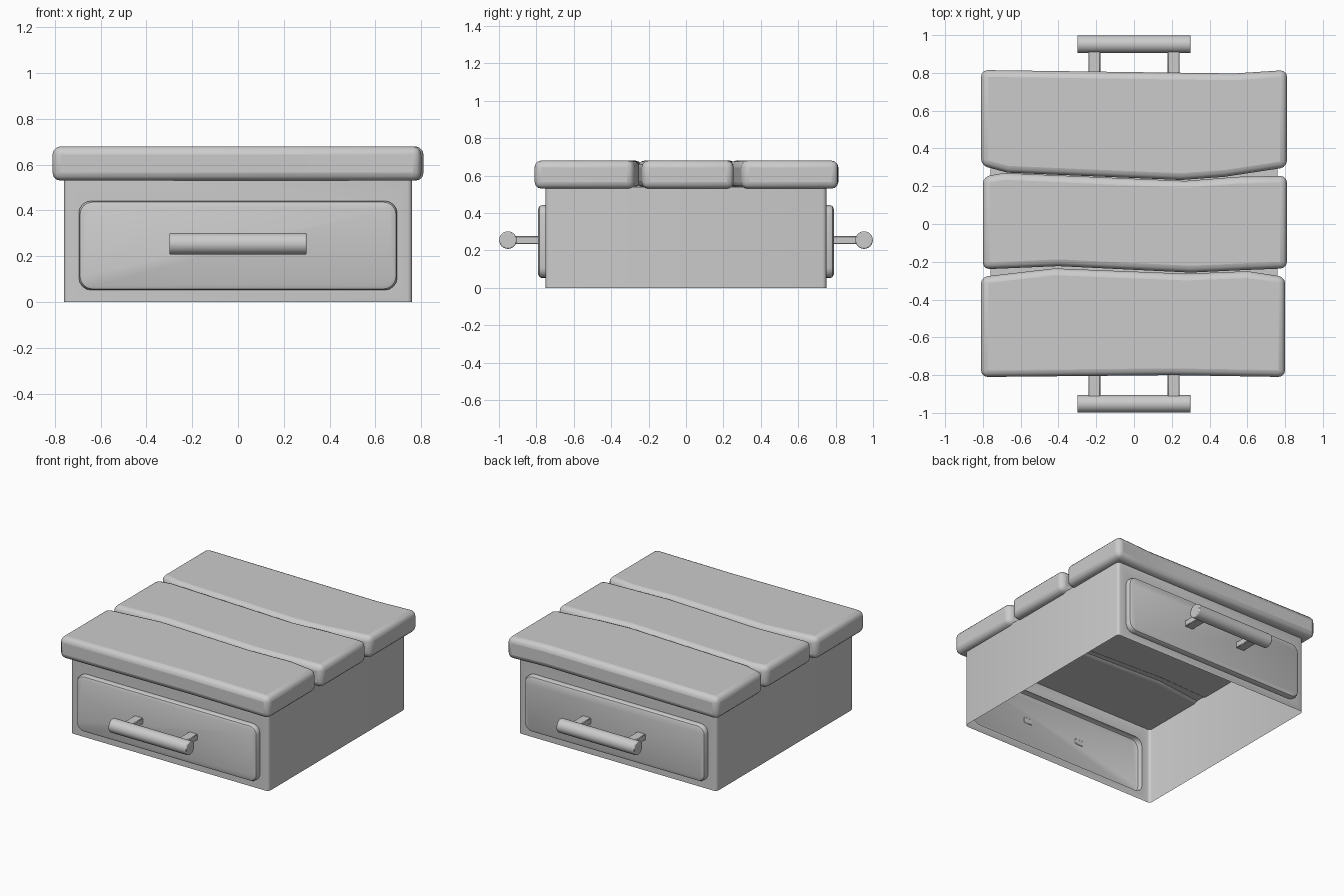
import bpy, bmesh, math
from mathutils import Vector

if "Cube" in bpy.data.objects:
    bpy.data.objects.remove(bpy.data.objects["Cube"])


def make_object(name, bm, bevel=0.0, segments=3):
    bmesh.ops.recalc_face_normals(bm, faces=bm.faces)
    mesh = bpy.data.meshes.new(name)
    bm.to_mesh(mesh)
    bm.free()
    ob = bpy.data.objects.new(name, mesh)
    bpy.context.collection.objects.link(ob)
    if bevel:
        mod = ob.modifiers.new("bevel", 'BEVEL')
        mod.width, mod.segments = bevel, segments
        mod.limit_method, mod.angle_limit = 'ANGLE', math.radians(40)
    bpy.ops.object.select_all(action='DESELECT')
    ob.select_set(True)
    bpy.context.view_layer.objects.active = ob
    bpy.ops.object.shade_smooth_by_angle(angle=math.radians(35))
    return ob


def rounded_rect(hx, hy, r, n=4):
    """Counter-clockwise outline, starting at the right end of the bottom right corner."""
    pts = []
    for k, (sx, sy) in enumerate([(1, -1), (1, 1), (-1, 1), (-1, -1)]):
        for i in range(n + 1):
            a = math.radians(-90 + 90 * k + 90 * i / n)
            pts.append((sx * (hx - r) + r * math.cos(a), sy * (hy - r) + r * math.sin(a)))
    return pts


def loop_edges(bm, verts):
    pairs = zip(verts, verts[1:] + verts[:1])
    return [bm.edges.get(p) or bm.edges.new(p) for p in pairs]


def skin(bm, a, b, skip=()):
    n = len(a)
    for i in range(n):
        if i not in skip:
            bm.faces.new((a[i], a[(i + 1) % n], b[(i + 1) % n], b[i]))


# Hollow body, open underneath, with a raised drawer panel front and back
bm = bmesh.new()
SEG = 3
outline = rounded_rect(0.76, 0.75, 0.02, SEG)
low = [bm.verts.new((x, y, 0)) for x, y in outline]
top = [bm.verts.new((x, y, 0.54)) for x, y in outline]
back, front = 2 * SEG + 1, 4 * SEG + 3
skin(bm, low, top, skip=(back, front))
bm.faces.new(top)
for side, i in ((1, back), (-1, front)):
    j = (i + 1) % len(low)
    rings = []
    for depth, inset in ((0.75, 0), (0.772, 0), (0.784, 0.006), (0.79, 0.02)):
        pts = rounded_rect(0.695 - inset, 0.195 - inset, 0.055 - inset / 2)
        rings.append([bm.verts.new((x, side * depth, 0.247 + z)) for x, z in pts])
    wall = loop_edges(bm, [low[i], low[j], top[j], top[i]]) + loop_edges(bm, rings[0])
    bmesh.ops.triangle_fill(bm, use_beauty=True, edges=wall, normal=Vector((0, side, 0)))
    for a, b in zip(rings, rings[1:]):
        skin(bm, a, b)
    bm.faces.new(rings[-1])
make_object("body", bm)

# Three uneven top planks: near edge, then far edge, left to right
planks = {
    "front_plank": ([(-.81, -.81), (.2, -.80), (.8, -.81)],
                    [(-.81, -.28), (-.42, -.235), (.28, -.263), (.6, -.25), (.80, -.28)]),
    "middle_plank": ([(-.80, -.24), (-.4, -.223), (.3, -.257), (.6, -.243), (.81, -.235)],
                     [(-.80, .25), (-.69, .27), (.27, .228), (.55, .25), (.81, .255)]),
    "back_plank": ([(-.81, .31), (-.67, .272), (.25, .233), (.48, .25), (.81, .30)],
                   [(-.81, .815), (.3, .80), (.53, .797), (.81, .815)]),
}
for name, (near, far) in planks.items():
    bm = bmesh.new()
    pts = near + far[::-1]
    a = [bm.verts.new((x, y, 0.53)) for x, y in pts]
    b = [bm.verts.new((x, y, 0.68)) for x, y in pts]
    skin(bm, a, b)
    bm.faces.new(a[::-1])
    bm.faces.new(b)
    make_object(name, bm, 0.036)

# Pull handles on both drawers: round bar on two short posts
for name, side in (("front", -1), ("back", 1)):
    bm = bmesh.new()
    bmesh.ops.create_cone(bm, cap_ends=True, segments=24, radius1=0.047, radius2=0.047, depth=0.6)
    for v in bm.verts:
        v.co = Vector((v.co.z, side * 0.952 + v.co.y, 0.255 + v.co.x))
    make_object(name + "_handle_bar", bm, 0.006, 2)
    for label, x in (("left", -0.21), ("right", 0.21)):
        bm = bmesh.new()
        bmesh.ops.create_cube(bm, size=1)
        for v in bm.verts:
            v.co = Vector((x + v.co.x * 0.064, side * (0.852 + v.co.y * 0.13), 0.255 + v.co.z * 0.042))
        make_object(f"{name}_handle_{label}_post", bm, 0.004, 1)
